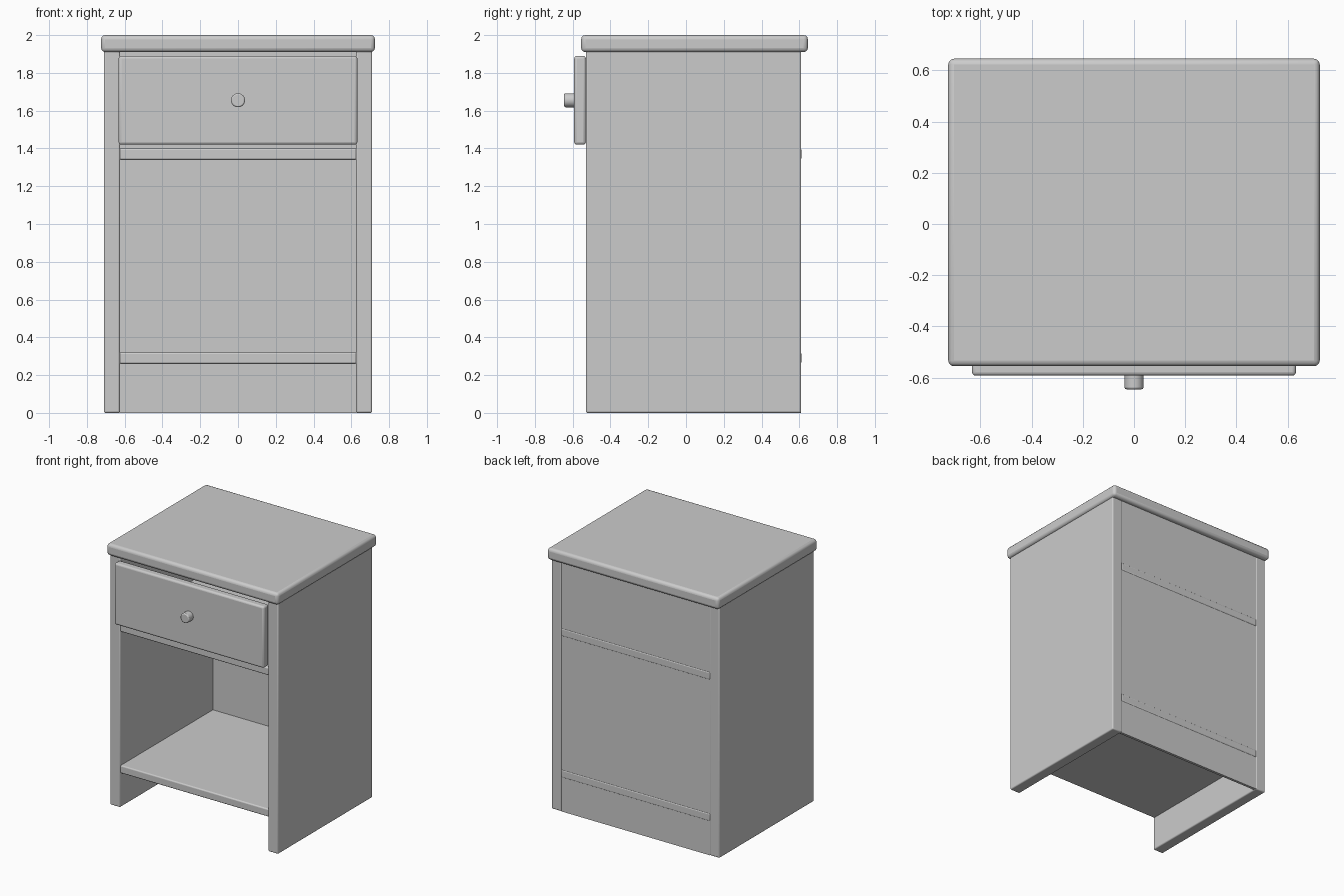
import bpy, math

if "Cube" in bpy.data.objects:
    bpy.data.objects.remove(bpy.data.objects["Cube"])

# Single flat colour
grey = bpy.data.materials.new("plain grey")
grey.diffuse_color = (0.6, 0.6, 0.6, 1)
grey.use_nodes = True
grey.node_tree.nodes["Principled BSDF"].inputs["Base Color"].default_value = grey.diffuse_color


def finish(obj, name, bevel, segments=3):
    obj.name = name
    obj.data.materials.append(grey)
    if bevel:
        mod = obj.modifiers.new("rounded edges", 'BEVEL')
        mod.width = bevel
        mod.segments = segments
        mod.limit_method = 'ANGLE'
        mod.angle_limit = math.radians(40)
    bpy.ops.object.shade_smooth_by_angle(angle=math.radians(40))
    return obj


def box(name, x, y, z, bevel=0.0):
    bpy.ops.mesh.primitive_cube_add(size=1, location=[sum(r) / 2 for r in (x, y, z)])
    obj = bpy.context.object
    obj.scale = [r[1] - r[0] for r in (x, y, z)]
    bpy.ops.object.transform_apply(location=False, rotation=False, scale=True)
    return finish(obj, name, bevel)


# Table top
box("table_top", (-0.725, 0.725), (-0.555, 0.645), (1.91, 2.0), 0.022)

# Side panels
for side, label in ((-1, "left"), (1, "right")):
    xs = sorted((side * 0.625, side * 0.71))
    box(label + "_side_panel", xs, (-0.53, 0.61), (0.0, 1.915), 0.009)

# Back panel
box("back_panel", (-0.627, 0.627), (0.588, 0.608), (0.0, 1.915))

# Shelves, their rounded rear edges just showing in the back panel
for name, z in (("lower_shelf", 0.26), ("drawer_shelf", 1.34)):
    box(name, (-0.63, 0.63), (-0.525, 0.611), (z, z + 0.06), 0.009)

# Drawer front
box("drawer_front", (-0.632, 0.632), (-0.592, -0.53), (1.42, 1.89), 0.014)

# Knob
bpy.ops.mesh.primitive_cylinder_add(vertices=32, radius=0.037, depth=0.065,
                                    location=(0, -0.6125, 1.655),
                                    rotation=(math.pi / 2, 0, 0))
finish(bpy.context.object, "drawer_knob", 0.007, 2)
